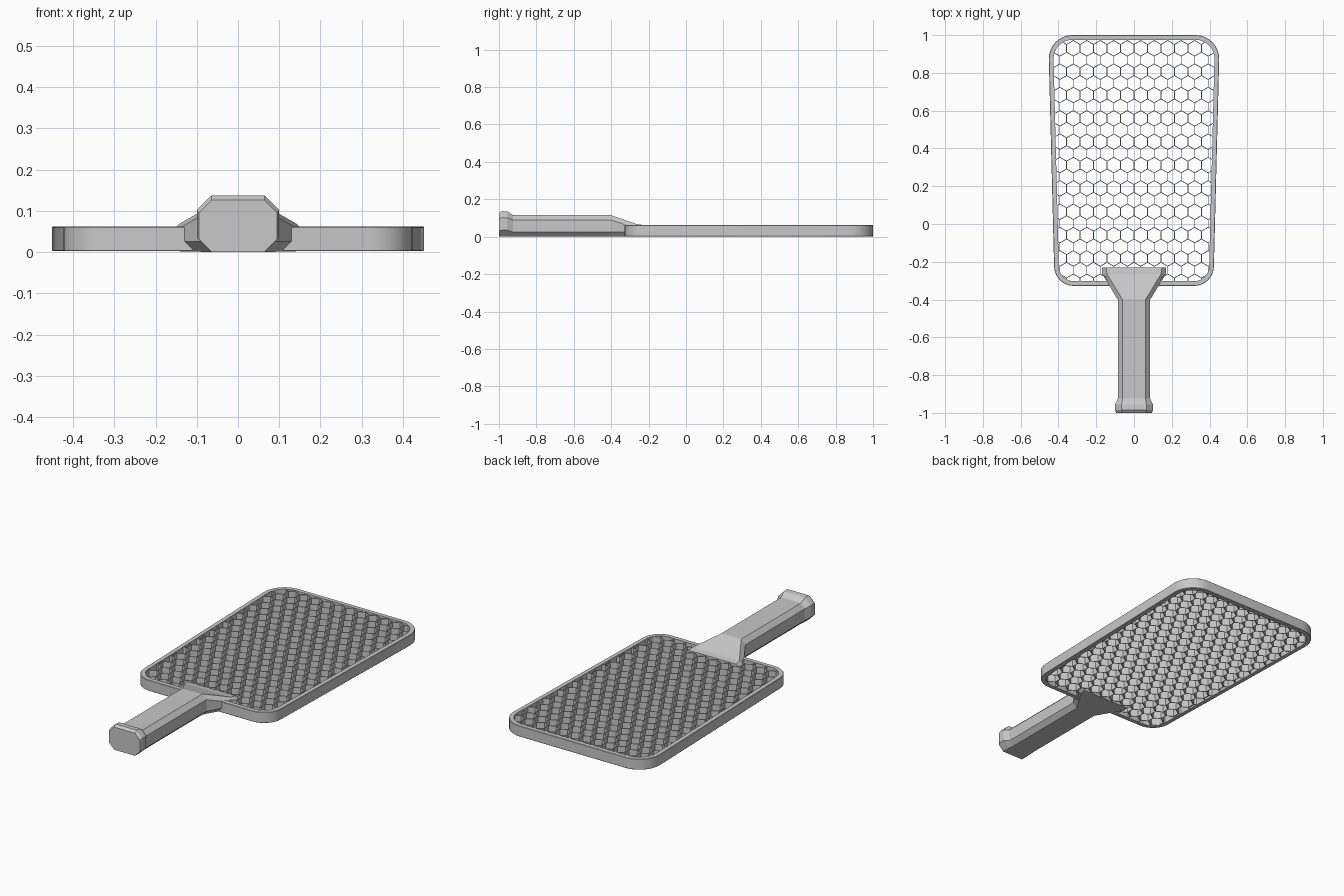
import bpy
import bmesh
from math import cos, sin, pi, radians, sqrt
from mathutils import Vector

cube = bpy.data.objects.get("Cube")
if cube:
    bpy.data.objects.remove(cube, do_unlink=True)

# Single plain grey
grey = bpy.data.materials.new("matte_grey")
grey.use_nodes = True
COLOUR = (0.58, 0.58, 0.58, 1)
grey.diffuse_color = COLOUR
grey.node_tree.nodes["Principled BSDF"].inputs["Base Color"].default_value = COLOUR


def finish(name, bm, smooth=False):
    bmesh.ops.recalc_face_normals(bm, faces=bm.faces)
    mesh = bpy.data.meshes.new(name)
    bm.to_mesh(mesh)
    bm.free()
    mesh.materials.append(grey)
    obj = bpy.data.objects.new(name, mesh)
    bpy.context.collection.objects.link(obj)
    if smooth:
        bpy.ops.object.select_all(action='DESELECT')
        obj.select_set(True)
        bpy.context.view_layer.objects.active = obj
        bpy.ops.object.shade_smooth_by_angle(angle=radians(30))
    return obj


def loft(bm, rings, closed=False):
    """Bridge rings of points; either cap the ends or join last to first."""
    loops = [[bm.verts.new(p) for p in ring] for ring in rings]
    pairs = list(zip(loops, loops[1:]))
    if closed:
        pairs.append((loops[-1], loops[0]))
    else:
        bm.faces.new(loops[0])
        bm.faces.new(loops[-1])
    for a, b in pairs:
        for i in range(len(a)):
            j = (i + 1) % len(a)
            bm.faces.new((a[i], a[j], b[j], b[i]))


def outline(inset, steps=8):
    """Tapered rounded rectangle, counter-clockwise."""
    tilt = radians(1.5)
    corners = [(0.318, -0.223, 0.105, -pi / 2, -tilt),
               (0.326, 0.875, 0.125, -tilt, pi / 2)]
    right = []
    for cx, cy, r, a0, a1 in corners:
        for k in range(steps + 1):
            a = a0 + (a1 - a0) * k / steps
            right.append(Vector((cx + (r - inset) * cos(a), cy + (r - inset) * sin(a))))
    return right + [Vector((-p.x, p.y)) for p in reversed(right)]


# Rim of the blade, edges barely eased
BASE, TOP, RIM, EASE = 0.002, 0.062, 0.025, 0.002
bm = bmesh.new()
section = [(RIM, BASE), (EASE, BASE), (0, BASE + EASE),
           (0, TOP - EASE), (EASE, TOP), (RIM, TOP)]
loft(bm, [[(p.x, p.y, z) for p in outline(d)] for d, z in section], closed=True)
finish("blade_rim", bm, smooth=True)


# Honeycomb walls, trimmed to the rim
def clip(a, b, poly):
    t0, t1, d = 0.0, 1.0, b - a
    for p, q in zip(poly, poly[1:] + poly[:1]):
        e = q - p
        dist, rate = e.cross(a - p), e.cross(d)
        if abs(rate) < 1e-9:
            if dist < 0:
                return None
        elif rate > 0:
            t0 = max(t0, -dist / rate)
        else:
            t1 = min(t1, -dist / rate)
    return (a + d * t0, a + d * t1) if t1 - t0 > 0.01 else None


SIDE, WALL = 0.0412, 0.002
WIDTH = SIDE * sqrt(3)
limit = outline(RIM / 2)
bm = bmesh.new()
for row in range(-1, 23):
    for col in range(-8, 8):
        centre = Vector(((col + (row + 1) % 2 / 2) * WIDTH, -0.306 + row * 1.5 * SIDE))
        pts = [centre + SIDE * Vector((cos(a), sin(a)))
               for a in (radians(30 + 60 * k) for k in range(4))]
        for a, b in zip(pts, pts[1:]):
            seg = clip(a, b, limit)
            if seg:
                p, q = seg
                n = (q - p).normalized().orthogonal() * WALL
                quad = [p + n, q + n, q - n, p - n]
                loft(bm, [[(v.x, v.y, z) for v in quad] for z in (0.004, 0.06)])
finish("honeycomb_mesh", bm)

# Octagonal grip: y, half width, bottom, top, chamfer
stations = [
    (-1.0, 0.095, 0.0, 0.126, 0.031),
    (-0.985, 0.1, 0.0, 0.137, 0.035),
    (-0.955, 0.1, 0.0, 0.135, 0.035),
    (-0.925, 0.086, 0.0, 0.115, 0.025),
    (-0.4, 0.086, 0.0, 0.115, 0.025),
    (-0.265, 0.168, 0.002, 0.068, 0.025),
    (-0.23, 0.17, 0.003, 0.063, 0.022),
]
bm = bmesh.new()
rings = []
for y, w, lo, hi, c in stations:
    half = [(w - c, lo), (w, lo + c), (w, hi - c), (w - c, hi)]
    ring = half + [(-x, z) for x, z in reversed(half)]
    rings.append([(x, y, z) for x, z in ring])
loft(bm, rings)
finish("handle", bm)
